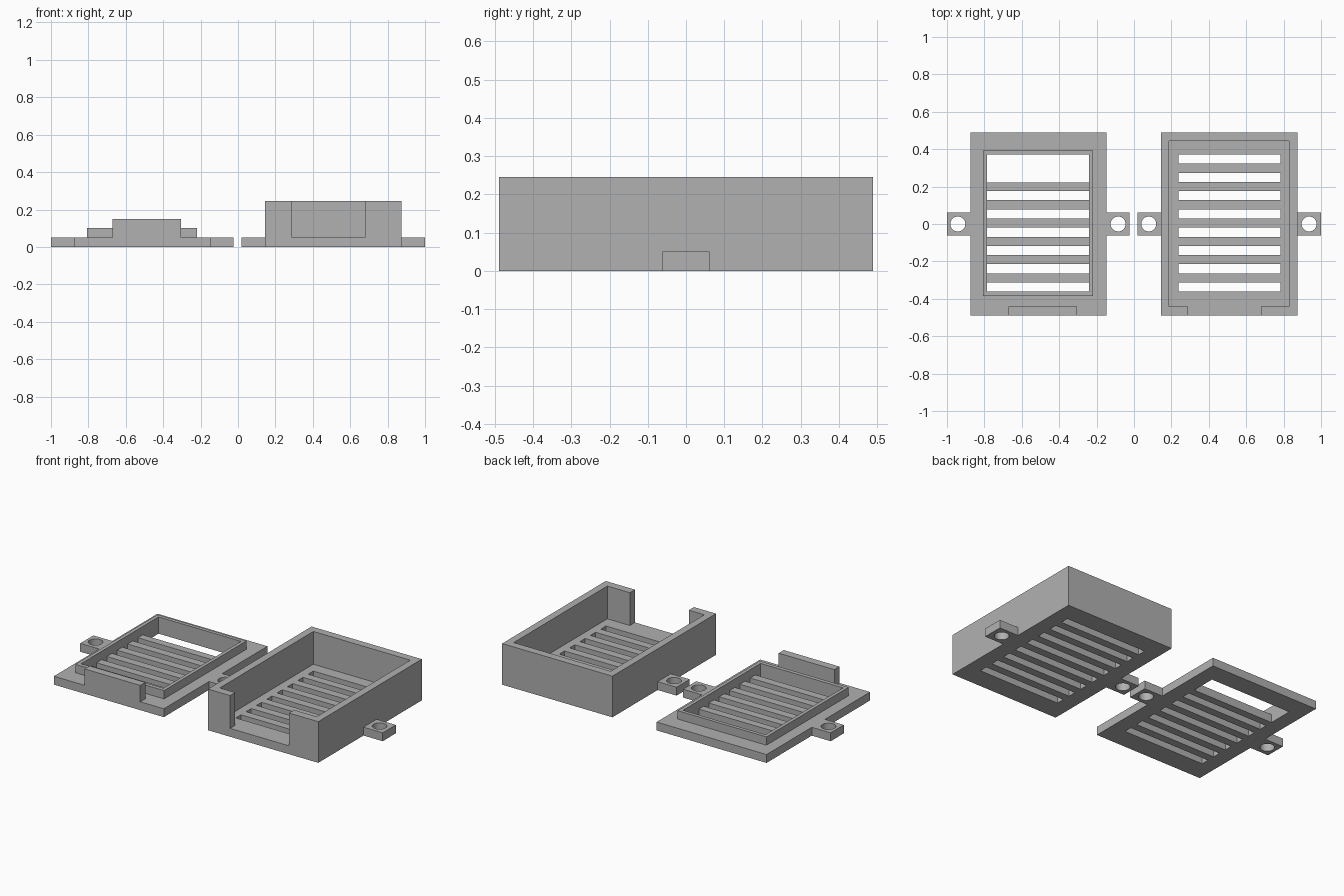
import bpy
import bmesh
from mathutils import Matrix, Vector

cube = bpy.data.objects.get("Cube")
if cube:
    bpy.data.objects.remove(cube, do_unlink=True)

grey = bpy.data.materials.new("matte_grey")
grey.use_nodes = True
colour = (0.44, 0.44, 0.44, 1)
grey.diffuse_color = colour
grey.node_tree.nodes["Principled BSDF"].inputs["Base Color"].default_value = colour


def add_box(bm, x, y, z):
    """Box from (min, max) pairs."""
    size = Vector((x[1] - x[0], y[1] - y[0], z[1] - z[0]))
    centre = Vector((sum(x), sum(y), sum(z))) / 2
    bmesh.ops.create_cube(bm, size=1, matrix=Matrix.Translation(centre) @ Matrix.Diagonal(size.to_4d()))


def make(name, bm):
    mesh = bpy.data.meshes.new(name)
    bm.to_mesh(mesh)
    bm.free()
    mesh.materials.append(grey)
    obj = bpy.data.objects.new(name, mesh)
    bpy.context.collection.objects.link(obj)
    return obj


def box(name, x, y, z):
    bm = bmesh.new()
    add_box(bm, x, y, z)
    return make(name, bm)


def cut(obj, cutter):
    """Subtract the cutter, then discard it."""
    cutter.hide_render = True
    mod = obj.modifiers.new("cut", "BOOLEAN")
    mod.operation = "DIFFERENCE"
    mod.solver = "EXACT"
    mod.object = cutter
    bpy.context.view_layer.objects.active = obj
    bpy.ops.object.modifier_apply(modifier=mod.name)
    bpy.data.objects.remove(cutter, do_unlink=True)


def ear(name, x, hole_x):
    """Screw ear with a round through hole."""
    obj = box(name, x, (-EAR, EAR), (0, BASE))
    bm = bmesh.new()
    bmesh.ops.create_cone(bm, cap_ends=True, segments=48, radius1=0.04, radius2=0.04,
                          depth=0.3, matrix=Matrix.Translation((hole_x, 0, 0)))
    cut(obj, make("hole_cutter", bm))
    for face in obj.data.polygons:
        face.use_smooth = abs(face.normal.z) < 0.5 and face.area < 0.001


def slots(x, count, window=None):
    """Cutter with a row of vent slots counted from the front."""
    bm = bmesh.new()
    for i in range(count):
        y = -0.337 + i * 0.0977
        add_box(bm, x, (y - 0.0245, y + 0.0245), (-0.1, 0.2))
    if window:
        add_box(bm, x, window, (-0.1, 0.2))
    return make("slot_cutter", bm)


BASE, EAR, HALF = 0.05, 0.062, 0.489

# Lid: slotted plate, locating rim, front closing tab, ears
plate = box("lid_plate", (-0.875, -0.148), (-HALF, HALF), (0, BASE))
cut(plate, slots((-0.785, -0.24), 6, (0.222, 0.371)))
rim = box("lid_rim", (-0.806, -0.219), (-0.385, 0.392), (BASE, 0.1))
cut(rim, box("rim_cutter", (-0.785, -0.24), (-0.3615, 0.371), (0, 0.2)))
box("lid_front_tab", (-0.672, -0.304), (-HALF, -0.441), (BASE, 0.148))
ear("lid_right_ear", (-1, -0.875), -0.942)
ear("lid_left_ear", (-0.148, -0.024), -0.085)

# Case: open tray with slotted floor and a notch in the front wall, ears
case = box("case_tray", (0.144, 0.873), (-HALF, HALF), (0, 0.246))
cut(case, box("pocket_cutter", (0.188, 0.829), (-0.441, 0.443), (BASE, 0.4)))
cut(case, box("notch_cutter", (0.29, 0.68), (-0.6, -0.4), (BASE, 0.4)))
cut(case, slots((0.238, 0.783), 8))
ear("case_right_ear", (0.019, 0.144), 0.079)
ear("case_left_ear", (0.873, 1), 0.936)
